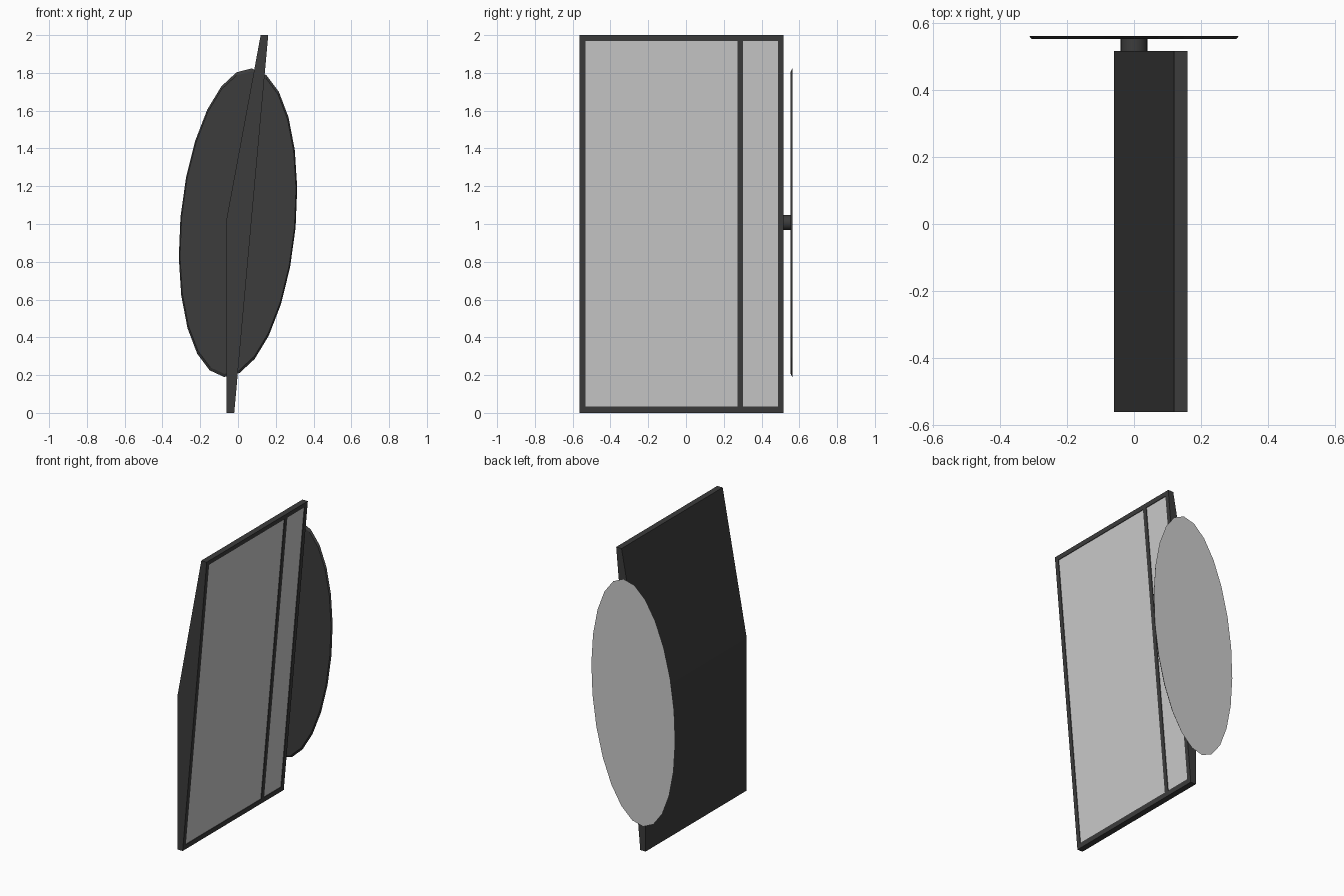
import bpy, bmesh, math
from mathutils import Matrix

if "Cube" in bpy.data.objects:
    bpy.data.objects.remove(bpy.data.objects["Cube"])


def material(name, v):
    m = bpy.data.materials.new(name)
    m.diffuse_color = (v, v, v, 1)
    m.use_nodes = True
    m.node_tree.nodes["Principled BSDF"].inputs["Base Color"].default_value = m.diffuse_color
    return m


DARK = material("dark_plastic", 0.045)
GREY = material("grey_glass", 0.8)


def finish(name, bm, *mats):
    bmesh.ops.recalc_face_normals(bm, faces=bm.faces)
    me = bpy.data.meshes.new(name)
    bm.to_mesh(me)
    bm.free()
    for m in mats:
        me.materials.append(m)
    ob = bpy.data.objects.new(name, me)
    bpy.context.collection.objects.link(ob)
    return ob


def prism(name, profile, y0, y1, mat):
    """Extrude an xz profile along y."""
    bm = bmesh.new()
    face = bm.faces.new([bm.verts.new((x, y0, z)) for x, z in profile])
    ext = bmesh.ops.extrude_face_region(bm, geom=[face])
    verts = [g for g in ext["geom"] if isinstance(g, bmesh.types.BMVert)]
    bmesh.ops.translate(bm, verts=verts, vec=(0, y1 - y0, 0))
    return finish(name, bm, mat)


def front(z):
    """x of the leaning front plane at height z."""
    return -0.02 + 0.09 * z


def slab(name, y0, y1, z0, z1, near, far, mat):
    """Box lying on the leaning front plane, between two depths behind it."""
    prism(name, [(front(z0) - far, z0), (front(z0) - near, z0),
                 (front(z1) - near, z1), (front(z1) - far, z1)], y0, y1, mat)


def disc(name, r0, r1, sides, y0, y1, scale, tilt, *mats):
    """Elliptical disc whose axis runs along y."""
    bm = bmesh.new()
    bmesh.ops.create_cone(bm, cap_ends=True, segments=sides, radius1=r0, radius2=r1, depth=y1 - y0)
    mat = (Matrix.Translation((0, (y0 + y1) / 2, 1.007)) @ Matrix.Rotation(tilt, 4, 'Y')
           @ Matrix.Rotation(-math.pi / 2, 4, 'X') @ Matrix.Diagonal((*scale, 1, 1)))
    bmesh.ops.transform(bm, matrix=mat, verts=bm.verts)
    bm.normal_update()
    if len(mats) > 1:
        for f in bm.faces:
            if f.calc_center_median().y > y1 - 0.001:
                f.material_index = 1
    return finish(name, bm, *mats)


Y0, Y1, B, D = -0.563, 0.517, 0.03, 0.008

# Leaning body with a vertical lower back
prism("body", [(-0.06, 0), (front(0) - D, 0), (front(2) - D, 2), (0.12, 2), (-0.06, 1.03)], Y0, Y1, DARK)

# Frame around the front and the divider between the panes
slab("bottom_rail", Y0, Y1, 0, B + 0.003, 0, D, DARK)
slab("top_rail", Y0, Y1, 2 - B, 2, 0, D, DARK)
for name, y in (("left_stile", Y0), ("divider", 0.273), ("right_stile", Y1 - B)):
    slab(name, y, y + B, B + 0.003, 2 - B, 0, D, DARK)

# Two panes set slightly behind the frame
slab("wide_pane", Y0 + B, 0.273, B + 0.003, 2 - B, 0.004, D, GREY)
slab("narrow_pane", 0.273 + B, Y1 - B, B + 0.003, 2 - B, 0.004, D, GREY)

# Round hub and the oval mirror it carries
hub = disc("hub", 0.04, 0.04, 24, Y1 - 0.005, 0.556, (1, 1), 0, DARK)
disc("oval_mirror", 0.98, 1, 24, 0.554, 0.563, (0.306, 0.82), math.atan(0.09), DARK, GREY)

bpy.context.view_layer.objects.active = hub
hub.select_set(True)
bpy.ops.object.shade_smooth_by_angle()
